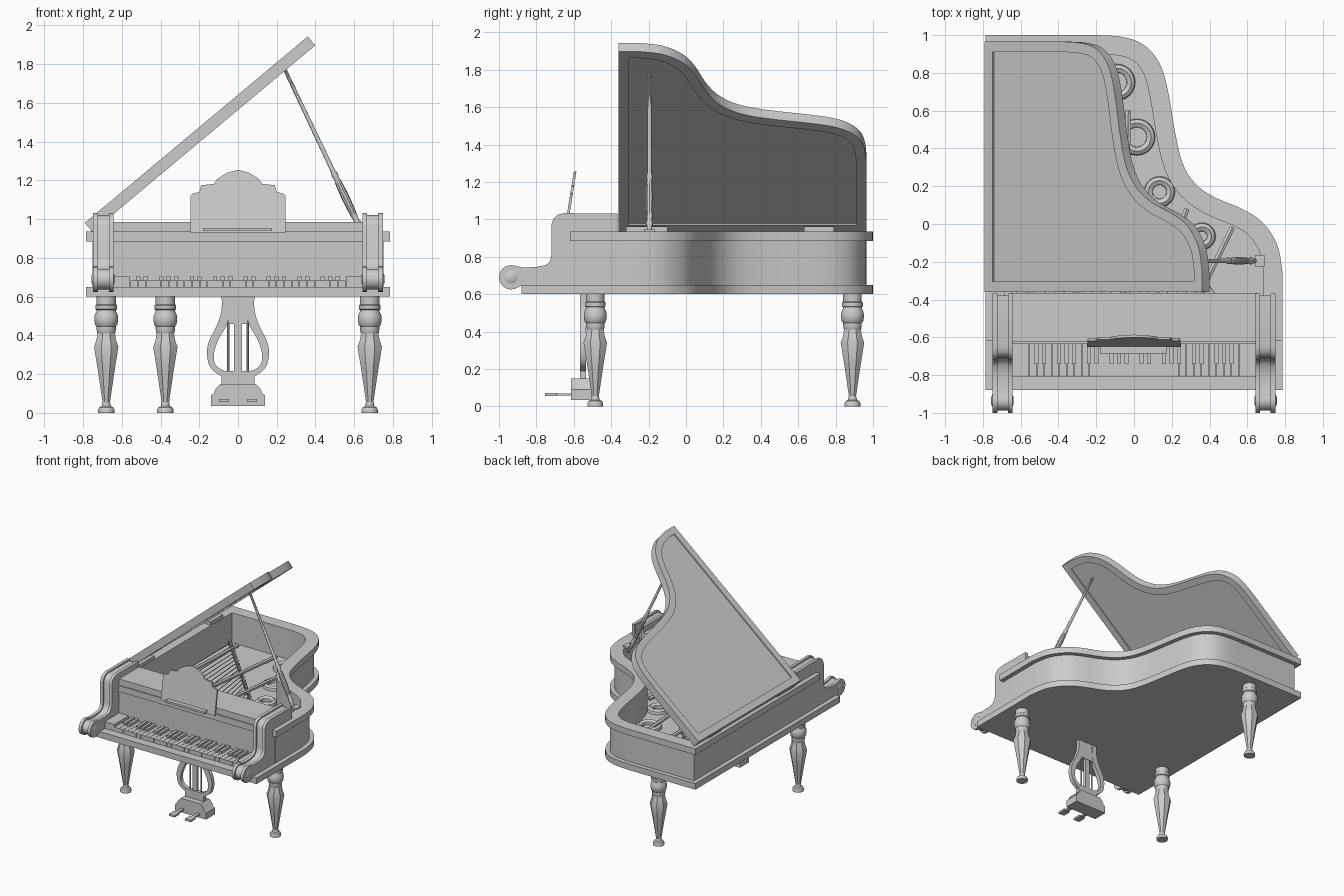
import bpy, bmesh, math
from mathutils import Vector, Matrix

if "Cube" in bpy.data.objects:
    bpy.data.objects.remove(bpy.data.objects["Cube"])


def finish(name, bm):
    bmesh.ops.recalc_face_normals(bm, faces=bm.faces[:])
    me = bpy.data.meshes.new(name)
    bm.to_mesh(me)
    bm.free()
    ob = bpy.data.objects.new(name, me)
    bpy.context.collection.objects.link(ob)
    bpy.ops.object.select_all(action='DESELECT')
    ob.select_set(True)
    bpy.context.view_layer.objects.active = ob
    bpy.ops.object.shade_smooth_by_angle(angle=math.radians(35))
    return ob


def add_loft(bm, loops, wrap=False):
    """Skin equal-length closed loops; cap the ends or join last to first."""
    rows = [[bm.verts.new(p) for p in lp] for lp in loops]
    n = len(rows[0])
    pairs = list(zip(rows, rows[1:])) + ([(rows[-1], rows[0])] if wrap else [])
    for a, b in pairs:
        for i in range(n):
            j = (i + 1) % n
            bm.faces.new((a[i], a[j], b[j], b[i]))
    if not wrap:
        bm.faces.new(rows[0][::-1])
        bm.faces.new(rows[-1])


def loft(name, loops, wrap=False):
    bm = bmesh.new()
    add_loft(bm, loops, wrap)
    return finish(name, bm)


def boxes(name, items):
    """items: (x0, x1, y0, y1, z0, z1)"""
    bm = bmesh.new()
    for x0, x1, y0, y1, z0, z1 in items:
        add_loft(bm, [[(x0, y0, z), (x1, y0, z), (x1, y1, z), (x0, y1, z)] for z in (z0, z1)])
    return finish(name, bm)


def add_lathe(bm, prof, seg, mat):
    """prof: (height, radius) pairs turned about local z."""
    add_loft(bm, [[mat @ Vector((r * math.cos(t), r * math.sin(t), h))
                   for t in (2 * math.pi * (k + .5) / seg for k in range(seg))] for h, r in prof])


def rods(name, items, seg=8):
    """items: (start, end, [(fraction, radius), ...])"""
    bm = bmesh.new()
    for a, b, prof in items:
        a, b = Vector(a), Vector(b)
        d = b - a
        mat = Matrix.Translation(a) @ d.to_track_quat('Z', 'Y').to_matrix().to_4x4()
        add_lathe(bm, [(f * d.length, r) for f, r in prof], seg, mat)
    return finish(name, bm)


def spline(pts, n=3):
    v = [Vector(p) for p in pts]
    out = []
    for i in range(len(v) - 1):
        p0, p1, p2, p3 = v[max(i - 1, 0)], v[i], v[i + 1], v[min(i + 2, len(v) - 1)]
        for k in range(n):
            t = k / n
            out.append(.5 * (2 * p1 + (p2 - p0) * t + (2 * p0 - 5 * p1 + 4 * p2 - p3) * t * t
                             + (3 * p1 - p0 - 3 * p2 + p3) * t ** 3))
    return out + [v[-1]]


def offset(pts, d):
    out = []
    for i, p in enumerate(pts):
        e1, e2 = (p - pts[i - 1]).normalized(), (pts[(i + 1) % len(pts)] - p).normalized()
        n1, n2 = Vector((-e1.y, e1.x)), Vector((-e2.y, e2.x))
        out.append(p + (n1 + n2) * d / (1 + n1.dot(n2)))
    return out


CURVE = [(.785, -.25), (.765, -.13), (.72, -.04), (.65, .035), (.55, .09), (.44, .135), (.35, .19),
         (.285, .265), (.245, .36), (.215, .5), (.19, .65), (.165, .77), (.13, .86), (.075, .93),
         (0, .975), (-.1, .995), (-.2, 1)]


def outline(front):
    return ([Vector((-.785, front)), Vector((.785, front))] + spline(CURVE) + [Vector((-.785, 1))])


def at(pts, z):
    return [(p[0], p[1], z) for p in pts]


# Case: key bed plate, curved wall, top rim, soundboard
loft("base_plate", [at(outline(-.88), .6), at(outline(-.88), .65)])
o = outline(-.62)
wall, inner = offset(o, .035), offset(o, .1)
loft("case_wall", [at(wall, .64), at(wall, .9), at(inner, .9), at(inner, .64)], True)
loft("top_rim", [at(o, .885), at(o, .935), at(inner, .935), at(inner, .885)], True)
loft("soundboard", [at(offset(o, .09), .64), at(offset(o, .09), .69)])

# Lid with a recessed panel on both faces, hinged along the left side
lo = outline(-.395)
e, p = offset(lo, .035), offset(lo, .09)
lid = loft("lid", [at(p, .01), at(p, 0), at(e, 0), at(e, .06), at(p, .06), at(p, .05)])
hinge = Vector((-.752, 0, .935))
lid.data.transform(Matrix.Translation(hinge) @ Matrix.Rotation(math.radians(-39.9), 4, 'Y')
                   @ Matrix.Translation((.75, 0, 0)))
boxes("lid_hinges", [(-.76, -.69, -.32, -.1, .93, .962), (-.76, -.69, .63, .79, .93, .962)])

# Lid prop stick with turned lower part
rods("lid_prop", [((.66, -.195, .89), (.238, -.195, 1.78),
     [(0, .012), (.08, .014), (.1, .02), (.12, .014), (.16, .018), (.25, .021), (.33, .018),
      (.36, .013), (.38, .018), (.4, .012), (1, .009)])], 10)
boxes("prop_socket", [(.64, .69, -.225, -.165, .93, .945)])

# Action cover and fallboard
boxes("action_cover", [(-.65, .65, -.625, -.365, .65, .985)])
boxes("fallboard_moulding", [(-.65, .65, -.635, -.62, .885, .935)])

# Cheek arms: two scroll-ended lips with a slightly smaller core
scroll = [(-.935 + .065 * math.cos(math.radians(a)), .69 + .065 * math.sin(math.radians(a)))
          for a in range(75, 300, 15)]
prof = [Vector(q) for q in [(-.367, .65), (-.367, 1.03), (-.65, 1.033), (-.685, 1.025), (-.708, 1.005),
        (-.72, .97), (-.72, .805), (-.728, .775), (-.75, .755), (-.8, .745), (-.87, .742)]
        + scroll + [(-.87, .65)]]
core = offset(prof, .012)
for side, s in (("left", -1), ("right", 1)):
    bm = bmesh.new()
    for a, b, pr in ((.643, .667, prof), (.66, .73, core), (.723, .748, prof)):
        add_loft(bm, [[(s * x, q.x, q.y) for q in pr] for x in (a, b)])
    finish(side + "_cheek_arm", bm)
    rods(side + "_scroll_boss", [((s * .638, -.935, .69), (s * .756, -.935, .69),
         [(0, .02), (.06, .035), (.94, .035), (1, .02)])], 16)
boxes("key_blocks", [(-.65, -.557, -.81, -.62, .65, .705), (.557, .65, -.81, -.62, .65, .705)])

# Keyboard: four octaves
W = 1.11 / 28
boxes("white_keys", [(-.555 + i * W + .001, -.555 + (i + 1) * W - .001, -.81, -.62, .645, .683)
                     for i in range(28)])
boxes("black_keys", [(-.555 + i * W - .011, -.555 + i * W + .011, -.74, -.62, .68, .704)
                     for i in range(1, 28) if i % 7 not in (0, 3)])

# Leaning music desk with ledge
half = [(.245, .93), (.245, 1.12), (.235, 1.132), (.2, 1.14), (.19, 1.175), (.125, 1.182),
        (.105, 1.21), (.055, 1.24)]
desk = half + [(0, 1.255)] + [(-x, z) for x, z in half[::-1]]
loft("music_desk", [[(x, y + (z - .93) * .16, z) for x, z in desk] for y in (-.652, -.638)])
boxes("music_ledge", [(-.18, .175, -.685, -.635, .938, .955)])

# Turned legs: round upper part, faceted taper, round foot
upper = [(.4, .04), (.415, .048), (.43, .05), (.445, .05), (.455, .058), (.48, .062), (.505, .06),
         (.52, .052), (.53, .05), (.535, .056), (.555, .056), (.56, .05), (.61, .05)]
taper = [(.05, .02), (.12, .031), (.22, .047), (.34, .068), (.375, .055), (.42, .047)]
foot = [(0, .042), (.015, .043), (.028, .037), (.035, .024), (.055, .02)]
for name, x, y in (("front_left_leg", -.68, -.485), ("front_right_leg", .68, -.485),
                   ("back_leg", -.375, .89)):
    bm = bmesh.new()
    for pr, seg in ((upper, 24), (taper, 8), (foot, 24)):
        add_lathe(bm, pr, seg, Matrix.Translation((x, y, 0)))
    finish(name, bm)

# Pedal lyre
outer = spline([(.085, .61), (.085, .53), (.11, .45), (.15, .37), (.16, .3), (.14, .23), (.08, .185)])
inn = spline([(.045, .61), (.045, .53), (.055, .46), (.1, .38), (.125, .3), (.11, .24), (.05, .21)])
bm = bmesh.new()
for s in (-1, 1):
    add_loft(bm, [[(s * q.x, y, q.y) for q in outer + inn[::-1]] for y in (-.567, -.535)])
finish("lyre_arms", bm)
boxes("lyre_frame", [(-.05, .05, -.565, -.537, .46, .605), (-.02, .02, -.562, -.54, .2, .47),
                     (-.085, .085, -.568, -.534, .14, .215)])
rods("lyre_rods", [((s * .05, -.551, .15), (s * .05, -.551, .6), [(0, .006), (1, .006)])
                   for s in (-1, 1)])
h = [(.14, .035), (.14, .09), (.125, .1), (.115, .125), (.09, .15)]
foot_shape = h + [(-x, z) for x, z in h[::-1]]
loft("lyre_base", [[(x, y, z) for x, z in foot_shape] for y in (-.615, -.5)])
boxes("pedals", [b for s in (-.073, .073) for b in
                 ((s - .013, s + .013, -.7, -.6, .058, .07), (s - .026, s + .026, -.755, -.69, .056, .072))])

# Iron frame: ringed holes, fanning struts, strings and pins
for i, (x, y, r) in enumerate([(-.09, .75, .075), (.015, .46, .075), (.135, .17, .06), (.36, -.065, .05)]):
    sect = [(r - .024, .68), (r - .022, .712), (r, .724), (r + .018, .712), (r + .024, .68)]
    loft(f"frame_ring_{i + 1}", [[(x + q * math.cos(t), y + q * math.sin(t), z)
         for t in (math.tau * k / 24 for k in range(24))] for q, z in sect], True)
bar = [(0, .016), (1, .016)]
rods("frame_struts", [((a, -.37, .78), (b, c, .71), bar) for a, b, c in
                      ((-.55, -.6, .85), (-.3, -.25, .85), (-.05, -.03, .6), (.12, .28, .08),
                       (.35, .52, -.02))], 6)
rods("strings", [((-.62 + .05 * i, -.37, .745), (-.66 + .04 * i, .84 - .042 * i, .715),
                  [(0, .003), (1, .003)]) for i in range(22)], 4)
rods("hitch_pins", [((-.66 + .04 * i, .84 - .042 * i, .68), (-.66 + .04 * i, .84 - .042 * i, .735),
                     [(0, .008), (.7, .008), (.75, .013), (1, .013)]) for i in range(22)], 8)
